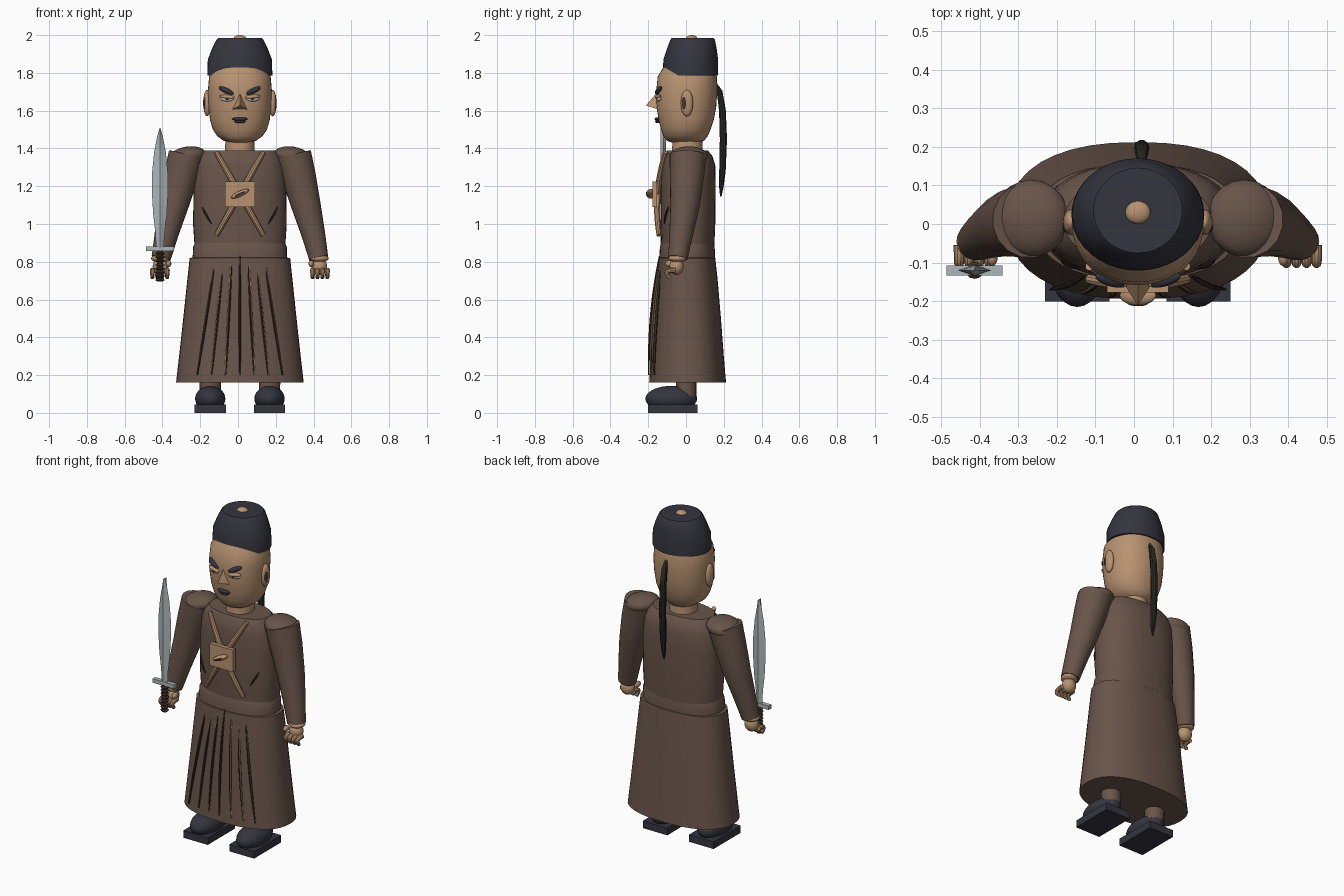
import bpy, bmesh
from math import cos, sin, pi, radians
from mathutils import Matrix, Vector, Euler

cube = bpy.data.objects.get("Cube")
if cube:
    bpy.data.objects.remove(cube, do_unlink=True)

CX = 0.01  # body centre line
parts = []


def material(name, rgb):
    m = bpy.data.materials.new(name)
    m.use_nodes = True
    m.diffuse_color = (*rgb, 1)
    m.node_tree.nodes["Principled BSDF"].inputs["Base Color"].default_value = (*rgb, 1)
    return m


ROBE = material("robe brown", (0.14, 0.09, 0.068))
SKIN = material("skin tan", (0.48, 0.29, 0.165))
NAVY = material("dark navy", (0.035, 0.035, 0.05))
HAIR = material("hair black", (0.022, 0.023, 0.017))
STEEL = material("blade steel", (0.42, 0.47, 0.49))
GRIP = material("grip dark brown", (0.06, 0.035, 0.025))
WHITE = material("eye white", (0.65, 0.62, 0.58))
FOLD = material("fold dark brown", (0.035, 0.023, 0.018))


def register(name, data, mat):
    data.materials.append(mat)
    ob = bpy.data.objects.new(name, data)
    bpy.context.collection.objects.link(ob)
    parts.append(ob)
    return ob


def mesh_part(name, bm, mat):
    bmesh.ops.recalc_face_normals(bm, faces=bm.faces)
    me = bpy.data.meshes.new(name)
    bm.to_mesh(me)
    bm.free()
    return register(name, me, mat)


def loft(name, rings, mat, sides=40, power=2.0, x=CX):
    """Stack of rounded rings: (z, half width, front y, back y)."""
    bm = bmesh.new()
    loops = []
    for z, hx, y0, y1 in rings:
        loop = []
        for i in range(sides):
            a = 2 * pi * i / sides
            c, s = cos(a), sin(a)
            px = hx * abs(c) ** (2 / power) * (1 if c > 0 else -1)
            py = abs(s) ** (2 / power) * (1 if s > 0 else -1)
            loop.append(bm.verts.new((x + px, (y0 + y1) / 2 + py * (y1 - y0) / 2, z)))
        loops.append(loop)
    for a, b in zip(loops, loops[1:]):
        for i in range(sides):
            j = (i + 1) % sides
            bm.faces.new((a[i], a[j], b[j], b[i]))
    bm.faces.new(loops[0])
    bm.faces.new(loops[-1])
    return mesh_part(name, bm, mat)


def placed(loc, scale, rot):
    return Matrix.LocRotScale(Vector(loc), Euler([radians(r) for r in rot]), Vector(scale))


def ball(name, loc, scale, mat, rot=(0, 0, 0), seg=20):
    bm = bmesh.new()
    bmesh.ops.create_uvsphere(bm, u_segments=seg, v_segments=seg // 2 + 2, radius=1,
                              matrix=placed(loc, scale, rot))
    return mesh_part(name, bm, mat)


def box(name, loc, size, mat):
    bm = bmesh.new()
    bmesh.ops.create_cube(bm, size=1, matrix=placed(loc, size, (0, 0, 0)))
    return mesh_part(name, bm, mat)


def tube(name, points, mat, smooth=True, res=3):
    """Swept round strand through (x, y, z, radius) points."""
    cu = bpy.data.curves.new(name, "CURVE")
    cu.dimensions = "3D"
    cu.bevel_depth = 1
    cu.bevel_resolution = res
    cu.use_fill_caps = True
    sp = cu.splines.new("POLY")
    if smooth and len(points) == 3:   # parabola through three points
        p, q, r = (Vector(v) for v in points)
        points = []
        for i in range(13):
            t = i / 12
            points.append(p * (1 - t) * (1 - 2 * t) + q * 4 * t * (1 - t) + r * t * (2 * t - 1))
    sp.points.add(len(points) - 1)
    for sp_point, p in zip(sp.points, points):
        sp_point.co = (p[0], p[1], p[2], 1)
        sp_point.radius = p[3]
    return register(name, cu, mat)


# Robe
loft("robe_torso", [(0.88, 0.24, -0.13, 0.15), (1.0, 0.248, -0.135, 0.155),
                    (1.2, 0.245, -0.135, 0.157), (1.31, 0.235, -0.13, 0.155),
                    (1.36, 0.215, -0.12, 0.14), (1.39, 0.19, -0.1, 0.115)], ROBE, power=2.3)
SKIRT = [(0.16, 0.338, -0.195, 0.212), (0.3, 0.322, -0.185, 0.2), (0.5, 0.3, -0.17, 0.185),
         (0.7, 0.279, -0.155, 0.168), (0.82, 0.266, -0.145, 0.155),
         (0.822, 0.25, -0.142, 0.153), (0.88, 0.248, -0.138, 0.152), (0.9, 0.238, -0.13, 0.146)]
loft("robe_skirt", SKIRT, ROBE, power=2.35)

# Skirt pleats
for k in range(-3, 4):
    top, low = 0.042 * k, 0.075 * k
    drop = 0.016 * abs(k)
    side = 0.004 * (1 if k > 0 else -1)
    path = [(CX + top, -0.142 + drop * 0.4, 0.83, 0.002),
            (CX + (top + low) / 2, -0.184 + drop * 0.6, 0.52, 0.007),
            (CX + low, -0.197 + drop * 0.6, 0.2, 0.003)]
    tube("pleat_fold", path, FOLD)
    if k:
        tube("pleat_trim", [(x + side, y - 0.002, z, r * 0.55) for x, y, z, r in path],
             SKIN if abs(k) < 3 else ROBE)

# Chest straps, pouch and torso creases
for s in (-1, 1):
    tube("chest_strap", [(CX + s * 0.125, -0.108, 1.38, 0.013), (CX, -0.15, 1.16, 0.017),
                         (CX - s * 0.125, -0.143, 0.94, 0.013)], SKIN)
    tube("torso_crease", [(CX + s * 0.2, -0.092, 1.09, 0.002), (CX + s * 0.18, -0.107, 1.05, 0.006),
                          (CX + s * 0.15, -0.115, 1.0, 0.002)], FOLD)
box("chest_pouch", (CX, -0.165, 1.158), (0.16, 0.025, 0.135), SKIN)
ball("pouch_toggle", (CX, -0.185, 1.16), (0.052, 0.026, 0.015), SKIN, (0, -25, 0))
ball("pouch_toggle_slot", (CX, -0.205, 1.16), (0.03, 0.008, 0.006), GRIP, (0, -25, 0))

# Head and neck
loft("neck", [(1.36, 0.08, -0.075, 0.09), (1.48, 0.075, -0.07, 0.085)], SKIN)
loft("head", [(1.43, 0.045, -0.07, 0.07), (1.44, 0.085, -0.1, 0.095), (1.465, 0.12, -0.12, 0.115),
              (1.5, 0.143, -0.132, 0.13), (1.55, 0.158, -0.145, 0.147), (1.62, 0.166, -0.156, 0.16),
              (1.7, 0.17, -0.158, 0.165), (1.78, 0.163, -0.15, 0.163), (1.83, 0.14, -0.12, 0.15)],
     SKIN, power=2.15)
loft("hat", [(1.785, 0.172, -0.122, 0.17), (1.87, 0.17, -0.12, 0.17), (1.93, 0.147, -0.1, 0.162),
             (1.975, 0.125, -0.083, 0.153), (1.985, 0.115, -0.075, 0.145)], NAVY)
ball("hat_button", (CX, 0.03, 1.983), (0.033, 0.03, 0.017), SKIN)
tube("hair_queue", [(0.02, 0.155, 1.745, 0.008), (0.02, 0.178, 1.7, 0.016), (0.02, 0.193, 1.6, 0.019),
                    (0.02, 0.198, 1.45, 0.02), (0.02, 0.193, 1.28, 0.018), (0.02, 0.187, 1.2, 0.013),
                    (0.02, 0.184, 1.145, 0.004)], HAIR)

# Face
bm = bmesh.new()
nose = [bm.verts.new((CX + x, y, z)) for x, y, z in
        ((0, -0.15, 1.7), (-0.042, -0.145, 1.605), (0.042, -0.145, 1.605), (0, -0.212, 1.628))]
for f in ((0, 1, 3), (0, 3, 2), (1, 2, 3), (0, 2, 1)):
    bm.faces.new([nose[i] for i in f])
mesh_part("nose", bm, SKIN)
ball("upper_lip", (CX, -0.152, 1.556), (0.042, 0.014, 0.009), NAVY)
ball("lower_lip", (CX, -0.15, 1.543), (0.03, 0.014, 0.009), NAVY)
for s in (-1, 1):
    ball("eye", (CX + s * 0.068, -0.145, 1.664), (0.038, 0.012, 0.015), WHITE, (0, 0, s * 14))
    ball("eyelid", (CX + s * 0.068, -0.148, 1.673), (0.042, 0.014, 0.011), SKIN, (0, s * -5, s * 14))
    ball("pupil", (CX + s * 0.066, -0.157, 1.662), (0.01, 0.003, 0.006), GRIP)
    ball("eyebrow", (CX + s * 0.072, -0.145, 1.706), (0.044, 0.016, 0.014), NAVY, (0, s * -24, s * 18))
    ball("ear", (CX + s * 0.174, 0.005, 1.64), (0.02, 0.033, 0.07), SKIN)
    ball("ear_hollow", (CX + s * 0.186, -0.008, 1.64), (0.009, 0.014, 0.036), GRIP)

# Arms and hands
for s in (-1, 1):
    tube("sleeve", [(CX + s * 0.282, 0.01, 1.365, 0.098), (CX + s * 0.312, 0.005, 1.25, 0.092),
                    (CX + s * 0.35, -0.005, 1.1, 0.079), (CX + s * 0.388, -0.025, 0.95, 0.064),
                    (CX + s * 0.417, -0.043, 0.82, 0.052)], ROBE, res=6)
    ball("shoulder", (CX + s * 0.276, 0.015, 1.36), (0.098, 0.1, 0.05), ROBE, (0, s * 8, 0))
    ball("wrist", (CX + s * 0.42, -0.045, 0.818), (0.05, 0.048, 0.022), SKIN)
    ball("palm", (CX + s * 0.42, -0.05, 0.775), (0.042, 0.038, 0.045), SKIN)
    ball("thumb", (CX + s * 0.377, -0.085, 0.79), (0.014, 0.024, 0.018), SKIN)
    for i in range(4):
        x = CX + s * (0.385 + 0.026 * i)
        tube("finger", [(x, -0.055, 0.755, 0.014), (x, -0.1, 0.745, 0.013),
                        (x, -0.085, 0.715, 0.01)], SKIN)

# Sword held in the right hand
SX, SY = -0.413, -0.12
loft("sword_blade", [(z, w, SY - 0.015, SY + 0.015) for z, w in
                     ((0.87, 0.02), (0.95, 0.024), (1.05, 0.036), (1.17, 0.043), (1.28, 0.041),
                      (1.38, 0.031), (1.46, 0.016), (1.51, 0.001))], STEEL, sides=4, x=SX)
box("sword_guard", (SX, SY, 0.868), (0.146, 0.026, 0.024), STEEL)
tube("sword_grip", [(SX, SY, 0.86, 0.016), (SX, SY, 0.695, 0.016)], GRIP)
for i in range(8):
    ball("grip_band", (SX, SY, 0.704 + 0.02 * i), (0.024, 0.022, 0.009), GRIP, seg=12)

# Ankles and shoes
for s in (-1, 1):
    x = CX + s * 0.157
    loft("ankle", [(0.09, 0.055, -0.05, 0.055), (0.2, 0.058, -0.055, 0.055)], ROBE, sides=20, x=x)
    ball("shoe", (x, -0.078, 0.075), (0.08, 0.137, 0.068), NAVY, seg=28)
    box("shoe_sole", (x, -0.07, 0.022), (0.166, 0.262, 0.044), NAVY)

# Turn strands into meshes and smooth the rounded surfaces
bpy.ops.object.select_all(action="DESELECT")
for ob in parts:
    ob.select_set(True)
bpy.context.view_layer.objects.active = parts[0]
bpy.ops.object.convert(target="MESH")
bpy.ops.object.shade_smooth_by_angle(angle=radians(35))
